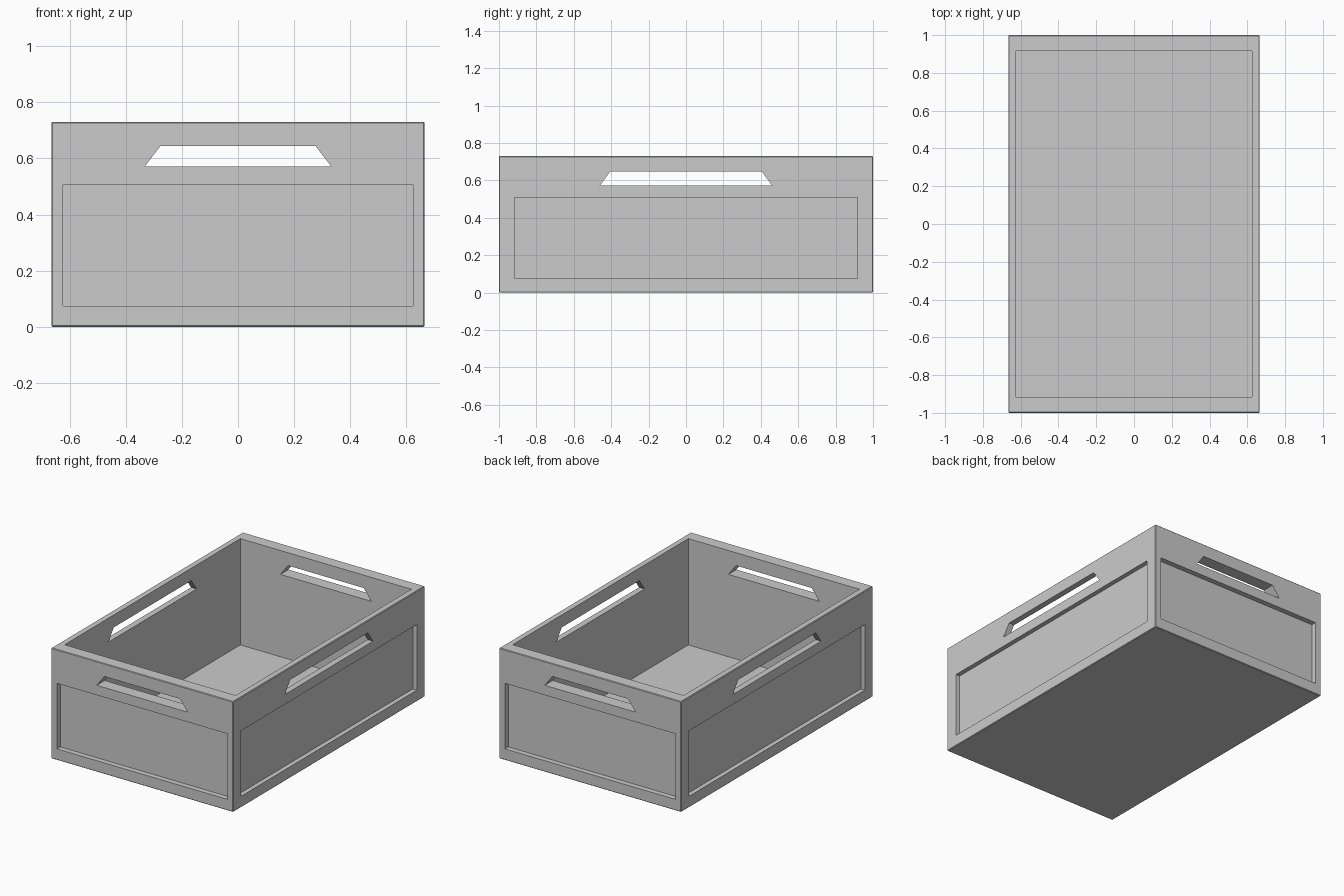
import bpy, bmesh
from mathutils import Matrix

if "Cube" in bpy.data.objects:
    bpy.data.objects.remove(bpy.data.objects["Cube"])

HX, HY, H = 0.665, 1.0, 0.73      # outer half sizes and height
IX, IY, FLOOR = 0.625, 0.917, 0.028  # inner half sizes and floor level


def mesh_object(name, bm):
    bmesh.ops.recalc_face_normals(bm, faces=bm.faces)
    mesh = bpy.data.meshes.new(name)
    bm.to_mesh(mesh)
    bm.free()
    obj = bpy.data.objects.new(name, mesh)
    bpy.context.collection.objects.link(obj)
    return obj


def box(name, lo, hi, bevel=0):
    bm = bmesh.new()
    bmesh.ops.create_cube(bm, size=1)
    for v in bm.verts:
        v.co = [lo[i] if v.co[i] < 0 else hi[i] for i in range(3)]
    if bevel:
        bmesh.ops.bevel(bm, geom=bm.edges[:], offset=bevel, segments=1, affect='EDGES')
    return mesh_object(name, bm)


def handle_prism(name, bottom, top, z0, z1, reach, along_y):
    # trapezoid profile swept right through both opposite walls
    bm = bmesh.new()
    profile = [(-bottom, z0), (bottom, z0), (top, z1), (-top, z1)]
    face = bm.faces.new([bm.verts.new((a, -reach, z)) for a, z in profile])
    ext = bmesh.ops.extrude_face_region(bm, geom=[face])
    verts = [g for g in ext['geom'] if isinstance(g, bmesh.types.BMVert)]
    bmesh.ops.translate(bm, verts=verts, vec=(0, 2 * reach, 0))
    if along_y:
        bmesh.ops.rotate(bm, verts=bm.verts, matrix=Matrix.Rotation(1.5707963, 3, 'Z'))
    return mesh_object(name, bm)


# Crate shell with a slight edge chamfer
crate = box("crate", (-HX, -HY, 0), (HX, HY, H), 0.004)

# Cavity and handle slots
cutters = [
    box("cavity_cutter", (-IX, -IY, FLOOR), (IX, IY, H + 0.2)),
    handle_prism("end_handle_cutter", 0.332, 0.276, 0.572, 0.645, 1.2, False),
    handle_prism("side_handle_cutter", 0.46, 0.405, 0.572, 0.648, 0.9, True),
]

# Sunken panels on all four walls
for s in (-1, 1):
    y = sorted((s * (HY - 0.035), s * (HY + 0.1)))
    x = sorted((s * (HX - 0.03), s * (HX + 0.1)))
    cutters.append(box("end_panel_cutter", (-0.623, y[0], 0.074), (0.623, y[1], 0.507)))
    cutters.append(box("side_panel_cutter", (x[0], -0.917, 0.074), (x[1], 0.917, 0.507)))

# Carve the shell
bpy.context.view_layer.objects.active = crate
for c in cutters:
    c.hide_render = True
    mod = crate.modifiers.new("cut", 'BOOLEAN')
    mod.operation = 'DIFFERENCE'
    mod.solver = 'EXACT'
    mod.object = c
    bpy.ops.object.modifier_apply(modifier=mod.name)
for c in cutters:
    bpy.data.objects.remove(c)
